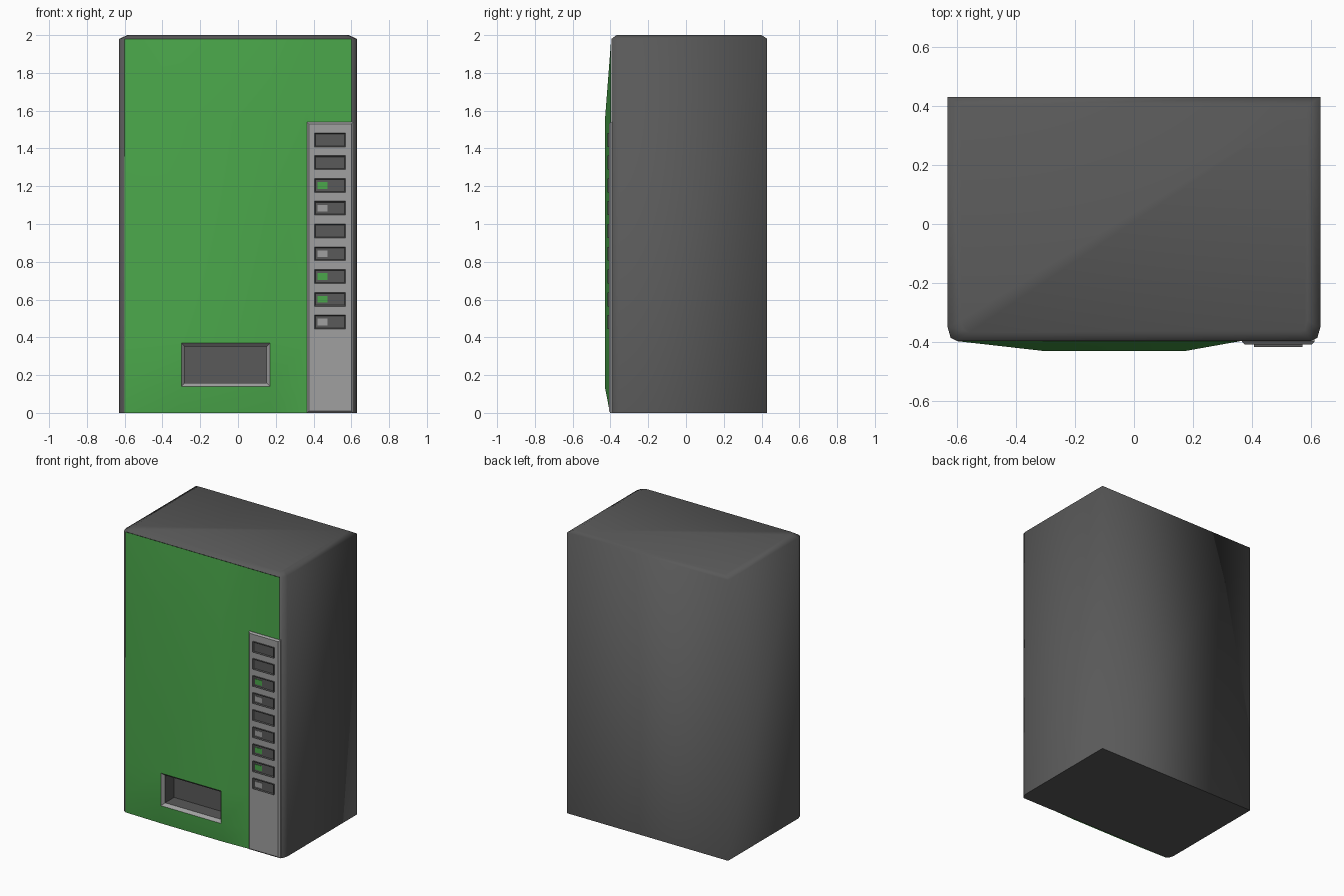
import bpy, bmesh

if "Cube" in bpy.data.objects:
    bpy.data.objects.remove(bpy.data.objects["Cube"])


def material(name, rgb):
    m = bpy.data.materials.new(name)
    m.use_nodes = True
    m.diffuse_color = (*rgb, 1)
    m.node_tree.nodes["Principled BSDF"].inputs["Base Color"].default_value = (*rgb, 1)
    return m


GREEN = material("green", (0.07, 0.39, 0.07))
DARK = material("dark grey", (0.10, 0.10, 0.10))
LIGHT = material("light grey", (0.35, 0.35, 0.35))


def finish(name, bm, *mats):
    mesh = bpy.data.meshes.new(name)
    bm.to_mesh(mesh)
    bm.free()
    for m in mats:
        mesh.materials.append(m)
    ob = bpy.data.objects.new(name, mesh)
    bpy.context.collection.objects.link(ob)
    return ob


def box(name, x0, x1, y0, y1, z0, z1, mat, bevel=0):
    bm = bmesh.new()
    bmesh.ops.create_cube(bm, size=1)
    for v in bm.verts:
        v.co = ((x0 + x1) / 2 + v.co.x * (x1 - x0),
                (y0 + y1) / 2 + v.co.y * (y1 - y0),
                (z0 + z1) / 2 + v.co.z * (z1 - z0))
    if bevel:
        edges = [e for e in bm.edges if all(v.co.y < (y0 + y1) / 2 for v in e.verts)]
        bmesh.ops.bevel(bm, geom=edges, offset=bevel, segments=1, affect='EDGES')
    return finish(name, bm, mat)


def bridge(bm, a, b, skip=()):
    n = len(a)
    return [bm.faces.new((a[i], a[(i + 1) % n], b[(i + 1) % n], b[i]))
            for i in range(n) if i not in skip]


# Cabinet shell: rounded front corners, chamfered top, open behind the door
half = [(0.60, -0.395), (0.62, -0.385), (0.63, -0.35), (0.63, 0.43)]
outline = half + [(-x, y) for x, y in reversed(half)]
bm = bmesh.new()
rings = [[bm.verts.new((x * s, y * s, z)) for x, y in outline]
         for z, s in ((0, 1), (1.98, 1), (2, 0.93))]
bridge(bm, rings[0], rings[1], skip=(len(outline) - 1,))
bridge(bm, rings[1], rings[2])
bm.faces.new(rings[2])
bm.faces.new(rings[0][::-1])
for f in bm.faces:
    f.smooth = True
for e in bm.edges:
    if all(v.co.z == 0 for v in e.verts):
        e.smooth = False
bmesh.ops.recalc_face_normals(bm, faces=bm.faces)
finish("cabinet", bm, DARK)

# Bulging door with an opening for the tray
xs, bulge_x = (-0.60, -0.30, 0.17, 0.36, 0.60), (0, 1, 1, 0, 0)
zs, bulge_z = (0, 0.14, 0.37, 1.54, 1.98), (0.2, 1, 1, 1, 0)
bm = bmesh.new()
grid = [[bm.verts.new((x, -0.396 - 0.034 * bx * bz, z)) for x, bx in zip(xs, bulge_x)]
        for z, bz in zip(zs, bulge_z)]
for j in range(len(zs) - 1):
    for i in range(len(xs) - 1):
        if (i, j) != (1, 1):
            f = bm.faces.new((grid[j][i], grid[j][i + 1], grid[j + 1][i + 1], grid[j + 1][i]))
            f.smooth = True
finish("door", bm, GREEN)

# Delivery tray: sloped light rim leading into a dark recess
bm = bmesh.new()
loops = []
for inset, y in ((0, -0.43), (0.018, -0.41), (0.018, -0.31)):
    x0, x1, z0, z1 = -0.30 + inset, 0.17 - inset, 0.14 + inset, 0.37 - inset
    loops.append([bm.verts.new((x, y, z)) for x, z in ((x0, z0), (x1, z0), (x1, z1), (x0, z1))])
bridge(bm, loops[0], loops[1])
inner = bridge(bm, loops[1], loops[2]) + [bm.faces.new(loops[2])]
for f in inner:
    f.material_index = 1
finish("delivery_tray", bm, LIGHT, DARK)

# Control strip
box("control_strip", 0.365, 0.61, -0.408, -0.38, 0, 1.54, LIGHT, bevel=0.01)

# Selection buttons: dark framed slots, some with a small label
labels = [None, None, GREEN, LIGHT, None, LIGHT, GREEN, GREEN, LIGHT]
for i, label in enumerate(labels):
    z = 1.445 - i * 0.1205
    button = box(f"button_{i + 1}", 0.405, 0.57, -0.416, -0.40, z - 0.037, z + 0.037, DARK)
    bm = bmesh.new()
    bm.from_mesh(button.data)
    bm.faces.ensure_lookup_table()
    front = min(bm.faces, key=lambda f: f.calc_center_median().y)
    bmesh.ops.inset_region(bm, faces=[front], thickness=0.008, depth=-0.006)
    bm.to_mesh(button.data)
    bm.free()
    if label:
        box(f"button_label_{i + 1}", 0.422, 0.475, -0.413, -0.409, z - 0.018, z + 0.018, label)
